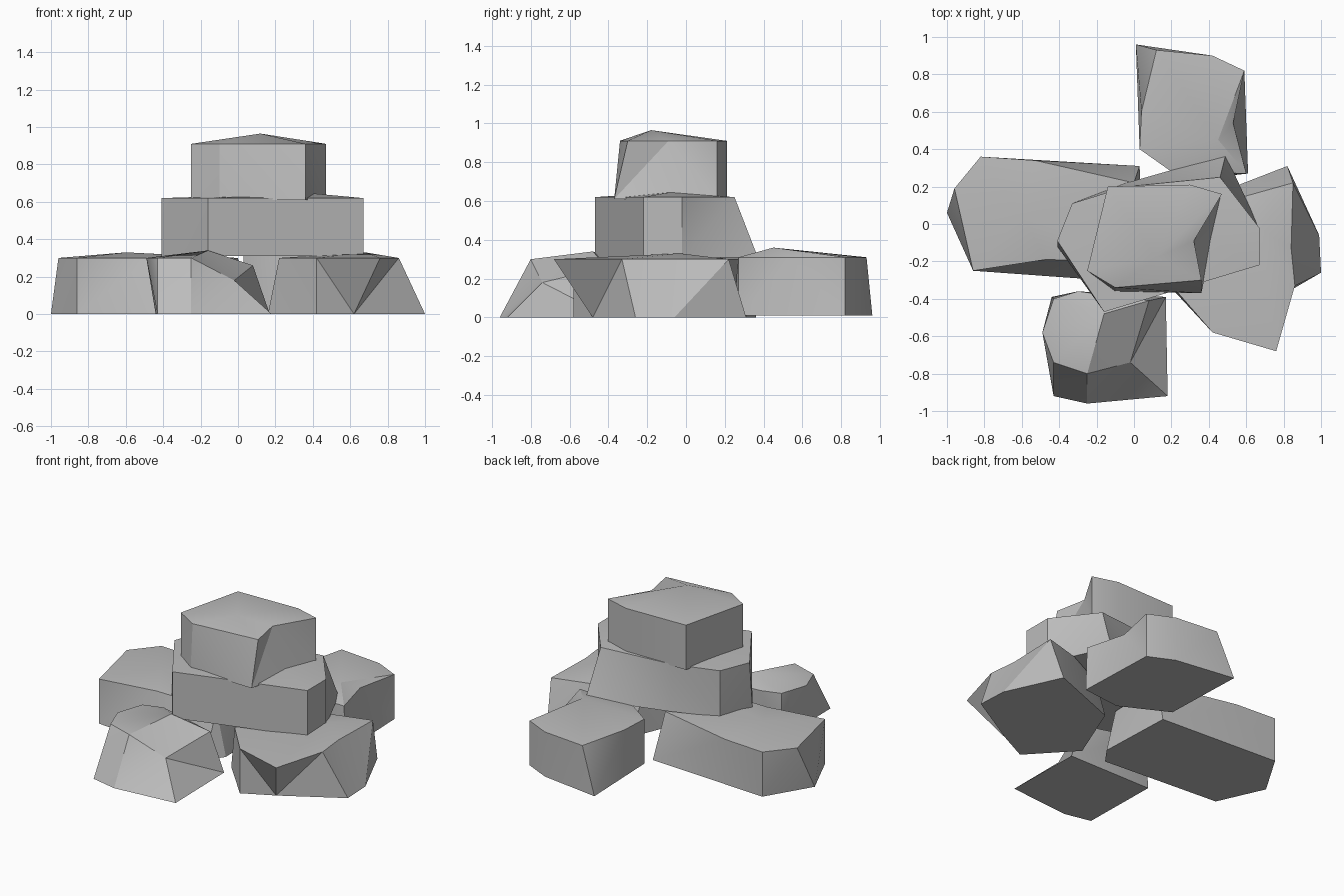
import bpy
import bmesh
from math import radians
from mathutils import Vector

default_cube = bpy.data.objects.get("Cube")
if default_cube:
    bpy.data.objects.remove(default_cube, do_unlink=True)

# One plain stone colour
stone = bpy.data.materials.new("light_grey_stone")
stone.use_nodes = True
stone_colour = (.5, .5, .5, 1)
stone.diffuse_color = stone_colour
stone.node_tree.nodes["Principled BSDF"].inputs["Base Color"].default_value = stone_colour


def make_ring(mesh, outline, height):
    """Add an outline as vertices; a point may carry its own height."""
    ring = []
    for point in outline:
        point_height = point[2] if len(point) == 3 else height
        ring.append(mesh.verts.new((point[0], point[1], point_height)))
    return ring


def stitch_rings(mesh, lower, upper):
    """Join two rings with triangles, always taking the shorter diagonal."""
    low_step, up_step = 0, 0
    while low_step < len(lower) or up_step < len(upper):
        low_now = lower[low_step % len(lower)]
        up_now = upper[up_step % len(upper)]
        low_next = lower[(low_step + 1) % len(lower)]
        up_next = upper[(up_step + 1) % len(upper)]
        low_length = (low_next.co - up_now.co).length
        up_length = (up_next.co - low_now.co).length
        lower_done = low_step == len(lower)
        upper_done = up_step == len(upper)
        if upper_done or (not lower_done and low_length < up_length):
            mesh.faces.new((low_now, low_next, up_now))
            low_step += 1
        else:
            mesh.faces.new((low_now, up_next, up_now))
            up_step += 1


def make_rock(name, base_height, base_outline, rim_height, rim_outline, peak):
    """Build a chipped boulder: flat base, stitched sides, low domed top."""
    mesh = bmesh.new()
    lower = make_ring(mesh, base_outline, base_height)
    upper = make_ring(mesh, rim_outline, rim_height)
    mesh.faces.new(list(reversed(lower)))
    stitch_rings(mesh, lower, upper)

    # Fan the top surface up to the peak
    summit = mesh.verts.new(Vector(peak))
    for index, vertex in enumerate(upper):
        following = upper[(index + 1) % len(upper)]
        mesh.faces.new((vertex, following, summit))

    bmesh.ops.recalc_face_normals(mesh, faces=mesh.faces[:])
    data = bpy.data.meshes.new(name)
    mesh.to_mesh(data)
    mesh.free()
    data.materials.append(stone)
    rock = bpy.data.objects.new(name, data)
    bpy.context.collection.objects.link(rock)

    # Smooth the gentle top, keep the chipped edges crisp
    bpy.ops.object.select_all(action="DESELECT")
    bpy.context.view_layer.objects.active = rock
    rock.select_set(True)
    bpy.ops.object.shade_smooth_by_angle(angle=radians(30))
    return rock


# Ground layer
make_rock(
    name="right_base_rock",
    base_height=0,
    base_outline=[(-.86, -.25), (-.03, -.31), (.05, -.2),
                  (.03, .31), (-.82, .36), (-1, .06)],
    rim_height=.3,
    rim_outline=[(-.86, -.25), (-.47, -.19), (-.02, -.2), (0, .22),
                 (-.53, .34), (-.82, .36), (-.96, .19)],
    peak=(-.6, .05, .33),
)
make_rock(
    name="back_base_rock",
    base_height=.01,
    base_outline=[(.34, .24), (.61, .27), (.59, .82),
                  (.42, .9), (.01, .96), (.03, .4)],
    rim_height=.31,
    rim_outline=[(.2, .28), (.6, .27), (.53, .54), (.59, .82),
                 (.42, .9), (.12, .93), (.04, .6), (.03, .4)],
    peak=(.45, .45, .36),
)
make_rock(
    name="front_base_rock",
    base_height=0,
    base_outline=[(-.43, -.92), (-.25, -.96), (.18, -.92),
                  (.17, -.39), (-.44, -.39)],
    rim_height=.3,
    rim_outline=[(-.43, -.74), (-.25, -.8), (-.02, -.74, .18),
                 (.08, -.41, .26), (-.3, -.36), (-.43, -.4), (-.49, -.58)],
    peak=(-.16, -.48, .34),
)
make_rock(
    name="left_base_rock",
    base_height=0,
    base_outline=[(.42, -.58), (.62, -.48), (1, -.26), (.99, -.06),
                  (.82, .31), (.33, .12), (.16, -.3)],
    rim_height=.3,
    rim_outline=[(.42, -.58), (.76, -.68), (.86, -.33), (.84, -.13),
                 (.85, .22), (.6, .15), (.3, 0), (.22, -.35)],
    peak=(.68, -.03, .33),
)

# Stacked layers
make_rock(
    name="middle_rock",
    base_height=.31,
    base_outline=[(-.16, -.47), (.67, -.22), (.67, -.02), (.49, .37),
                  (-.04, .22), (-.33, .11), (-.41, -.12)],
    rim_height=.62,
    rim_outline=[(-.16, -.47), (.67, -.22), (.67, -.02), (.46, .25),
                 (-.04, .2), (-.33, .11), (-.41, -.09)],
    peak=(.4, -.08, .645),
)
make_rock(
    name="top_rock",
    base_height=.61,
    base_outline=[(-.25, -.25), (-.1, -.36), (.36, -.37),
                  (.47, .16), (.3, .21), (-.14, .2)],
    rim_height=.91,
    rim_outline=[(-.25, -.25), (-.1, -.34), (.36, -.3), (.32, -.09),
                 (.47, .16), (.3, .21), (-.14, .2)],
    peak=(.12, -.18, .965),
)
